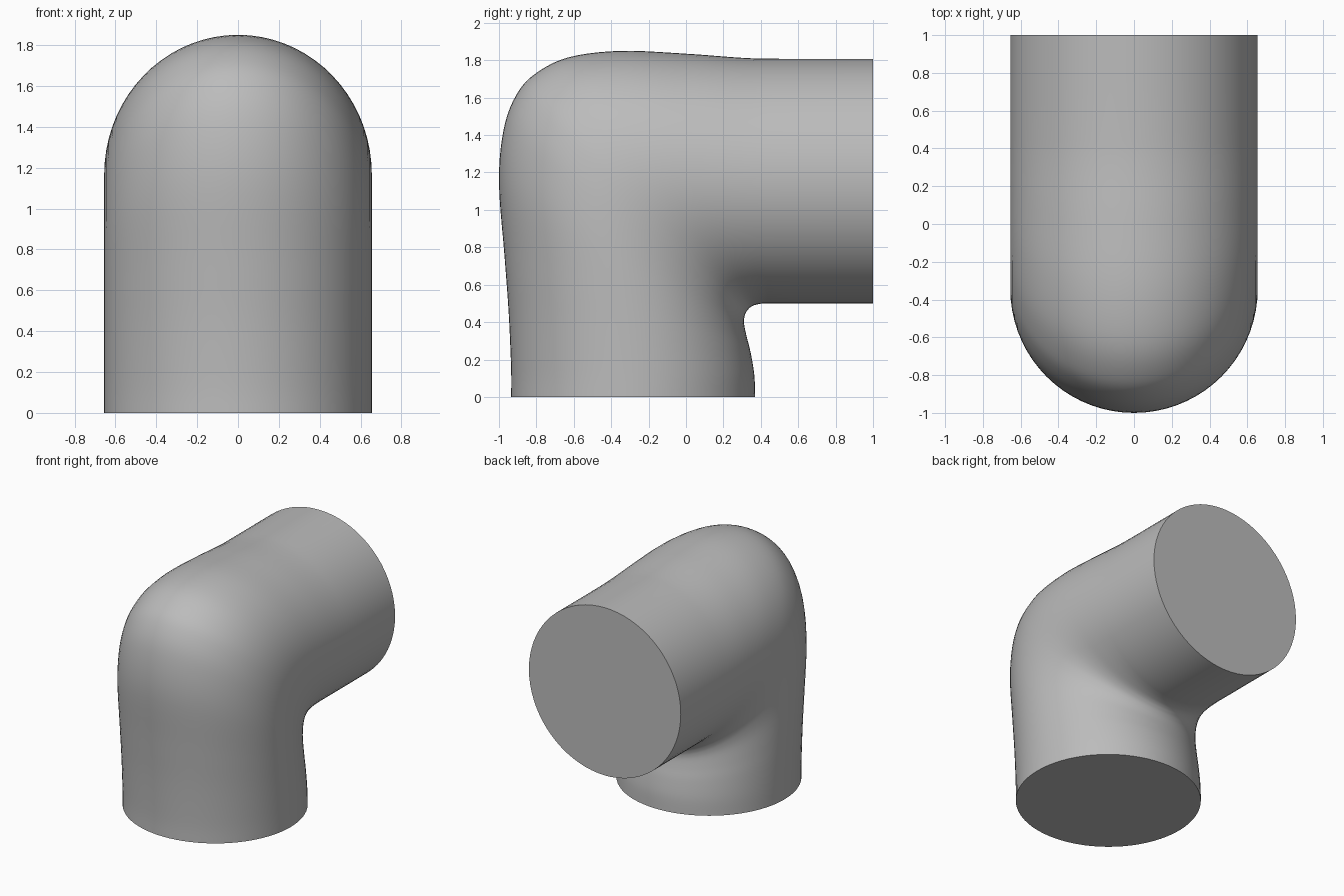
import bpy
import bmesh
import math
from mathutils import Vector

default_cube = bpy.data.objects.get("Cube")
if default_cube:
    bpy.data.objects.remove(default_cube, do_unlink=True)

SIDES = 72
STEPS = 5
HALF_WIDTH = 0.655

# Side profile: outer wall (y, z) paired with inner wall (y, z)
stations = [
    (-.935, 0, .37, 0), (-.935, .15, .365, .12), (-.948, .45, .345, .24),
    (-.97, .75, .325, .32), (-1, 1.15, .312, .38), (-.975, 1.43, .31, .41),
    (-.91, 1.61, .313, .43), (-.81, 1.725, .32, .45), (-.63, 1.815, .33, .465),
    (-.35, 1.85, .345, .48), (0, 1.835, .37, .492), (.3, 1.813, .42, .5),
    (.5, 1.808, .52, .5), (1, 1.808, 1, .5),
]
stations = [Vector(station) for station in stations]


def smooth_between(before, start, end, after, t):
    """Catmull-Rom blend between two neighbouring stations."""
    tangent_in = (end - before) / 2
    tangent_out = (after - start) / 2
    ease = t * t * (3 - 2 * t)
    return (start.lerp(end, ease) + tangent_in * t * (1 - t) ** 2
            - tangent_out * t * t * (1 - t))


def smooth_path(points, steps):
    last = len(points) - 1
    path = []
    for i in range(last):
        before, after = points[max(i - 1, 0)], points[min(i + 2, last)]
        for step in range(steps):
            path.append(smooth_between(before, points[i], points[i + 1], after, step / steps))
    path.append(points[last])
    return path


def add_ring(bm, station):
    """Elliptical cross-section spanning the outer and inner walls."""
    outer = Vector((0, station[0], station[1]))
    inner = Vector((0, station[2], station[3]))
    centre, reach = (outer + inner) / 2, (outer - inner) / 2
    side = Vector((HALF_WIDTH, 0, 0))
    ring = []
    for i in range(SIDES):
        angle = math.tau * i / SIDES
        ring.append(bm.verts.new(centre + side * math.sin(angle) + reach * math.cos(angle)))
    return ring


# Elbow body, capped at both ends
bm = bmesh.new()
rings = [add_ring(bm, station) for station in smooth_path(stations, STEPS)]
for lower, upper in zip(rings, rings[1:]):
    for i in range(SIDES):
        j = (i + 1) % SIDES
        bm.faces.new((lower[i], lower[j], upper[j], upper[i]))
bm.faces.new(rings[0])
bm.faces.new(rings[-1])
bmesh.ops.recalc_face_normals(bm, faces=bm.faces[:])
mesh = bpy.data.meshes.new("pipe_elbow")
bm.to_mesh(mesh)
bm.free()
elbow = bpy.data.objects.new("pipe_elbow", mesh)
bpy.context.collection.objects.link(elbow)

# Plain grey surface
grey = bpy.data.materials.new("plain_grey")
grey.use_nodes = True
colour = (0.5, 0.5, 0.5, 1)
grey.diffuse_color = colour
grey.node_tree.nodes["Principled BSDF"].inputs["Base Color"].default_value = colour
mesh.materials.append(grey)

# Smooth walls with crisp cap rims
bpy.ops.object.select_all(action="DESELECT")
elbow.select_set(True)
bpy.context.view_layer.objects.active = elbow
bpy.ops.object.shade_smooth_by_angle(angle=math.radians(40))
